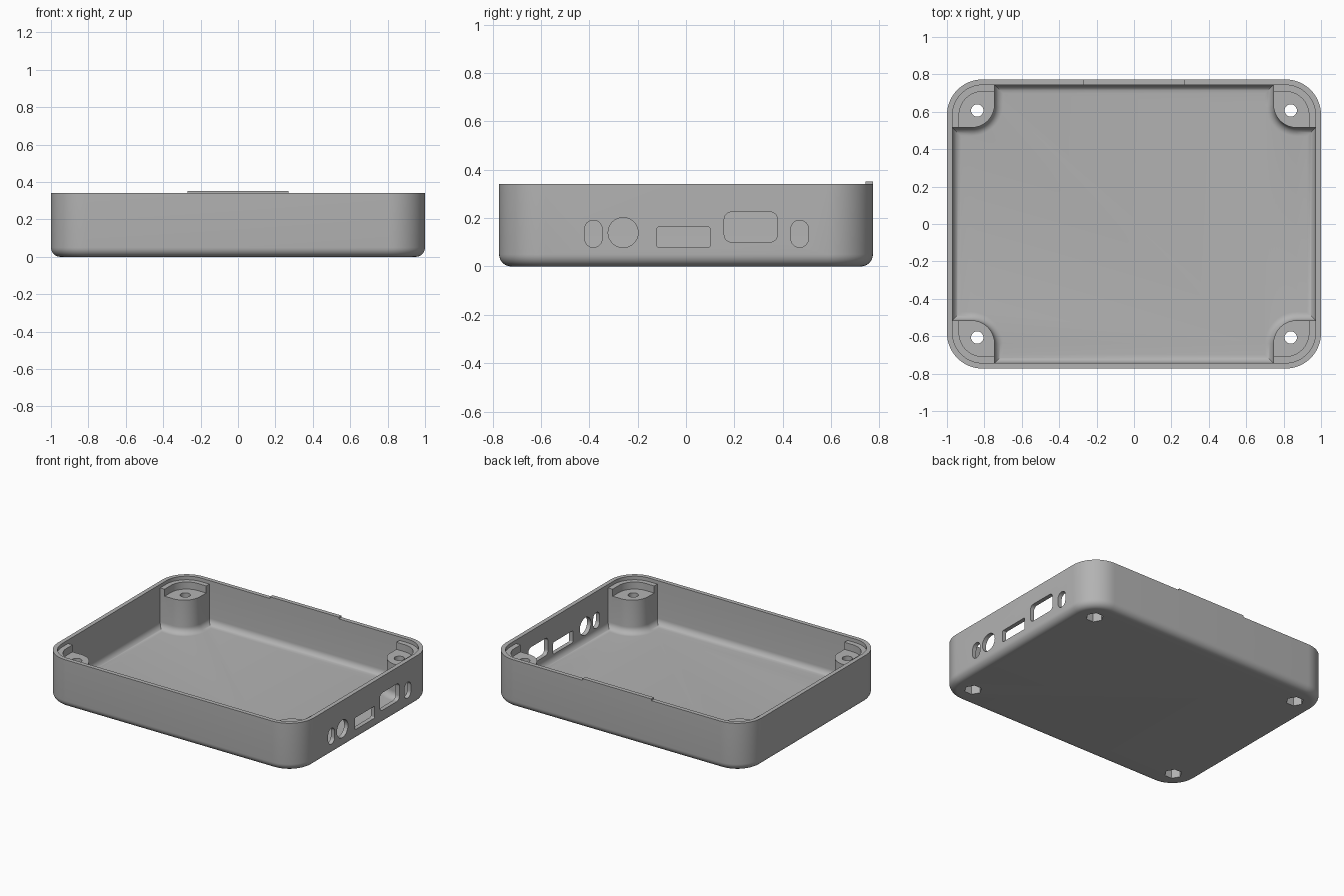
import bpy
import bmesh
from math import sin, cos, pi, radians
from mathutils import Matrix

cube = bpy.data.objects.get("Cube")
if cube:
    bpy.data.objects.remove(cube, do_unlink=True)

HX, HY, HEIGHT, CORNER = 1.0, 0.773, 0.34, 0.19
WALL, FLOOR, FILLET = 0.03, 0.03, 0.045
BOSS_X, BOSS_Y, BOSS_R = 0.745, 0.515, 0.125
SCREW_X, SCREW_Y = 0.838, 0.607
SIGNS = ((1, 1), (-1, 1), (-1, -1), (1, -1))

grey = bpy.data.materials.new("mid_grey")
grey.use_nodes = True
grey.diffuse_color = (0.45, 0.45, 0.45, 1)
grey.node_tree.nodes["Principled BSDF"].inputs["Base Color"].default_value = (0.45, 0.45, 0.45, 1)


def arc(cx, cy, r, start, end, n=14):
    return [(cx + r * cos(radians(start + (end - start) * i / n)),
             cy + r * sin(radians(start + (end - start) * i / n))) for i in range(n + 1)]


def rounded_rect(hx, hy, r, n=14):
    pts = []
    for k, (sx, sy) in enumerate(SIGNS):
        pts += arc(sx * (hx - r), sy * (hy - r), r, 90 * k, 90 * k + 90, n)
    return pts


def case_outline(d):
    return rounded_rect(HX - d, HY - d, CORNER - d)


def cavity_outline(d):
    # rectangle with the four screw bosses bitten out of its corners
    ex, ey = HX - WALL - d, HY - WALL - d
    bx, by = BOSS_X - d, BOSS_Y - d
    cx, cy = BOSS_X + BOSS_R, BOSS_Y + BOSS_R
    quarter = [(ex, by)] + arc(cx, cy, BOSS_R + d, 270, 180) + [(bx, ey)]
    pts = []
    for sx, sy in SIGNS:
        part = [(sx * x, sy * y) for x, y in quarter]
        pts += part if sx * sy > 0 else part[::-1]
    return pts


def loft(name, layers):
    # layers: (outline, z) pairs with matching point counts
    bm = bmesh.new()
    rings = [[bm.verts.new((x, y, z)) for x, y in pts] for pts, z in layers]
    for a, b in zip(rings, rings[1:]):
        for i in range(len(a)):
            j = (i + 1) % len(a)
            bm.faces.new((a[i], a[j], b[j], b[i]))
    bm.faces.new(rings[0][::-1])
    bm.faces.new(rings[-1])
    bmesh.ops.recalc_face_normals(bm, faces=bm.faces)
    mesh = bpy.data.meshes.new(name)
    bm.to_mesh(mesh)
    bm.free()
    obj = bpy.data.objects.new(name, mesh)
    bpy.context.collection.objects.link(obj)
    mesh.materials.append(grey)
    return obj


def fillet_layers(outline, z0, r, z1, steps=8):
    layers = []
    for i in range(steps + 1):
        a = pi / 2 * i / steps
        layers.append((outline(r * (1 - sin(a))), z0 + r * (1 - cos(a))))
    return layers + [(outline(0), z1)]


# Outer shell with rounded bottom edge
case = loft("case_shell", fillet_layers(case_outline, 0, 0.05, HEIGHT))

# Interior, boss tops and the stepped rim in the corners
cutters = [
    loft("cavity_cutter", fillet_layers(cavity_outline, FLOOR, FILLET, 0.5)),
    loft("boss_top_cutter", [(case_outline(0.065), 0.265), (case_outline(0.065), 0.52)]),
    loft("corner_ledge_cutter", [(case_outline(WALL), 0.315), (case_outline(WALL), 0.54)]),
]

# Screw holes and hexagonal nut pockets
for sx, sy in SIGNS:
    for name, r, sides, z0, z1 in (("screw_cutter", 0.033, 32, -0.1, 0.45),
                                   ("nut_cutter", 0.057, 6, -0.05, 0.08)):
        ring = arc(sx * SCREW_X, sy * SCREW_Y, r, 0, 360, sides)[:-1]
        cutters.append(loft(name, [(ring, z0), (ring, z1)]))

# Port openings in the side wall: centre y, centre z, half width, half height, radius
for y, z, hw, hh, r in ((-0.383, 0.135, 0.036, 0.056, 0.0355),
                        (-0.26, 0.14, 0.062, 0.062, 0.0615),
                        (-0.01, 0.121, 0.11, 0.042, 0.008),
                        (0.268, 0.163, 0.11, 0.062, 0.03),
                        (0.47, 0.135, 0.036, 0.056, 0.0355)):
    ring = rounded_rect(hw, hh, r, 8)
    port = loft("port_cutter", [(ring, 0.9), (ring, 1.1)])
    # local x, y, z become world y, z, x
    port.data.transform(Matrix(((0, 0, 1, 0), (1, 0, 0, y), (0, 1, 0, z), (0, 0, 0, 1))))
    cutters.append(port)

for c in cutters:
    mod = case.modifiers.new(c.name, "BOOLEAN")
    mod.operation, mod.solver, mod.object = "DIFFERENCE", "EXACT", c

# Bake the cuts, then drop the cutters
bpy.context.view_layer.update()
depsgraph = bpy.context.evaluated_depsgraph_get()
baked = bpy.data.meshes.new_from_object(case.evaluated_get(depsgraph))
case.modifiers.clear()
case.data = baked
for c in cutters:
    bpy.data.objects.remove(c, do_unlink=True)

# Raised tab on the back rim
tab_outline = [(-0.27, HY - WALL), (0.27, HY - WALL), (0.27, HY), (-0.27, HY)]
tab = loft("rim_tab", [(tab_outline, HEIGHT - 0.001), (tab_outline, HEIGHT + 0.012)])

bpy.ops.object.select_all(action="DESELECT")
case.select_set(True)
bpy.context.view_layer.objects.active = case
bpy.ops.object.shade_smooth_by_angle(angle=radians(30))
